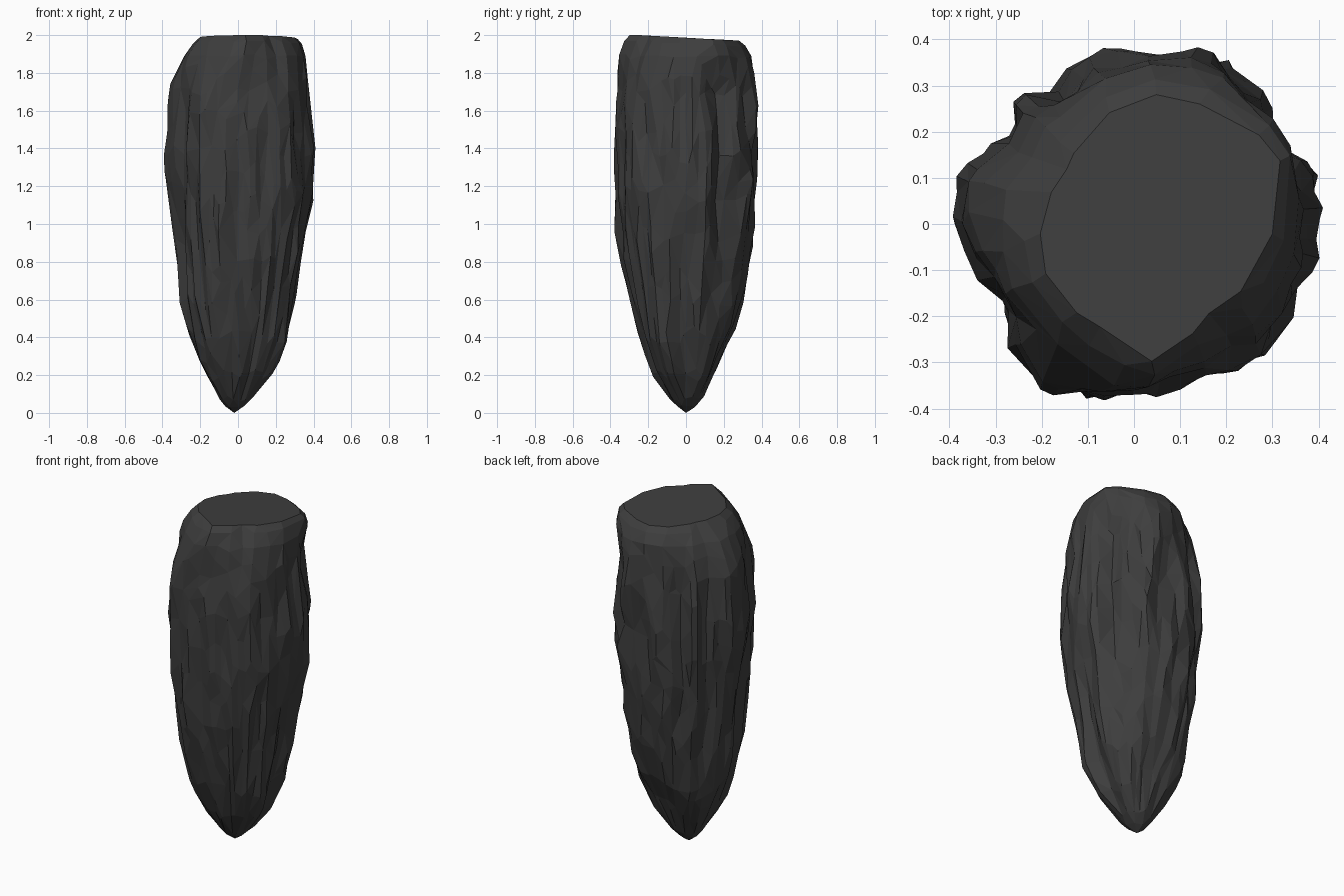
import bpy, bmesh, math
from mathutils import Vector, noise

cube = bpy.data.objects.get("Cube")
if cube:
    bpy.data.objects.remove(cube, do_unlink=True)

# Dark stone
stone = bpy.data.materials.new("dark stone")
stone.use_nodes = True
color = (0.048, 0.048, 0.048, 1)
stone.diffuse_color = color
bsdf = next(n for n in stone.node_tree.nodes if n.type == 'BSDF_PRINCIPLED')
bsdf.inputs["Base Color"].default_value = color
bsdf.inputs["Roughness"].default_value = 0.9

# Height and width share, from the tip up to the flat top
PROFILE = [(0, .05), (.03, .12), (.07, .22), (.12, .31), (.2, .45), (.3, .58),
           (.4, .69), (.6, .8), (.8, .87), (1, .92), (1.2, .98), (1.4, 1),
           (1.6, .98), (1.8, .92), (1.9, .86), (1.97, .76), (2, .68)]
# Lumpy outline of the body seen from above, one radius every 15 degrees from +x
OUTLINE = [.375, .41, .34, .385, .415, .4, .365, .38, .345, .365, .345, .395,
           .4, .35, .36, .385, .405, .395, .37, .38, .39, .39, .405, .385]
# Angular outline of the flat top, one radius every 30 degrees
CAP = [.37, .44, .4, .41, .37, .33, .37, .39, .37, .43, .33, .34]
COLUMNS, ROWS = 72, 56


def ramp(a, b, v):
    return max(0.0, min(1.0, (v - a) / (b - a)))


def width_at(z):
    for (z0, w0), (z1, w1) in zip(PROFILE, PROFILE[1:]):
        if z <= z1:
            return w0 + (w1 - w0) * (z - z0) / (z1 - z0)
    return PROFILE[-1][1]


def outline_at(radii, angle):
    t = angle / math.tau * len(radii)
    i = math.floor(t)
    a, b = radii[i % len(radii)], radii[(i + 1) % len(radii)]
    return a + (b - a) * (t - i)


def rock_point(angle, z):
    # Tall narrow grooves with broad lumps, fading at the tip and the top
    c, s = math.cos(angle), math.sin(angle)
    top = ramp(1.7, 1.98, z)
    fade = ramp(0, .12, z) * (1 - .8 * top)
    broad = noise.noise(Vector((c * 1.6, s * 1.6, z * 1.3 + 7)))
    groove = abs(noise.noise(Vector((c * 2.7, s * 2.7, z * 1.4 + 3))))
    chip = noise.noise(Vector((c * 4.5, s * 4.5, z * 4)))
    twist = .12 * noise.noise(Vector((c, s, z * 2 + 20)))

    # Round below, lumpy in the middle, angular at the flat top
    body = .38 + (outline_at(OUTLINE, angle + twist) - .38) * ramp(.1, 1.1, z)
    lump = body + (outline_at(CAP, angle) - body) * top
    wander = .12 * broad * ramp(.1, .3, z) * (1 - ramp(1.6, 1.9, z))
    r = lump * width_at(z + wander)
    r *= 1 + fade * (.04 * broad - .17 * groove + .07 * chip + .02)
    shift = .05 * top - .02 * (1 - ramp(0, .2, z))
    x, y = shift + r * c, r * s
    tilt = .03 * ramp(1.85, 2, z) * ramp(-.25, .3, y)
    return x, y, z - tilt


# Stone body, built from rings
bm = bmesh.new()
heights = [2 * i / ROWS for i in range(1, ROWS)] + [1.985, 2]
rings = [[bm.verts.new(rock_point(math.tau * k / COLUMNS, z)) for k in range(COLUMNS)]
         for z in heights]
for low, high in zip(rings, rings[1:]):
    for k in range(COLUMNS):
        n = (k + 1) % COLUMNS
        bm.faces.new((low[k], low[n], high[n], high[k]))
tip = bm.verts.new((-.02, 0, 0))
for k in range(COLUMNS):
    bm.faces.new((tip, rings[0][(k + 1) % COLUMNS], rings[0][k]))
bm.faces.new(rings[-1])
bmesh.ops.recalc_face_normals(bm, faces=bm.faces)

mesh = bpy.data.meshes.new("stalactite")
bm.to_mesh(mesh)
bm.free()
mesh.materials.append(stone)
rock = bpy.data.objects.new("stalactite", mesh)
bpy.context.collection.objects.link(rock)

# Break the surface into irregular flat facets
facets = rock.modifiers.new("facets", 'DECIMATE')
facets.ratio = 0.13
